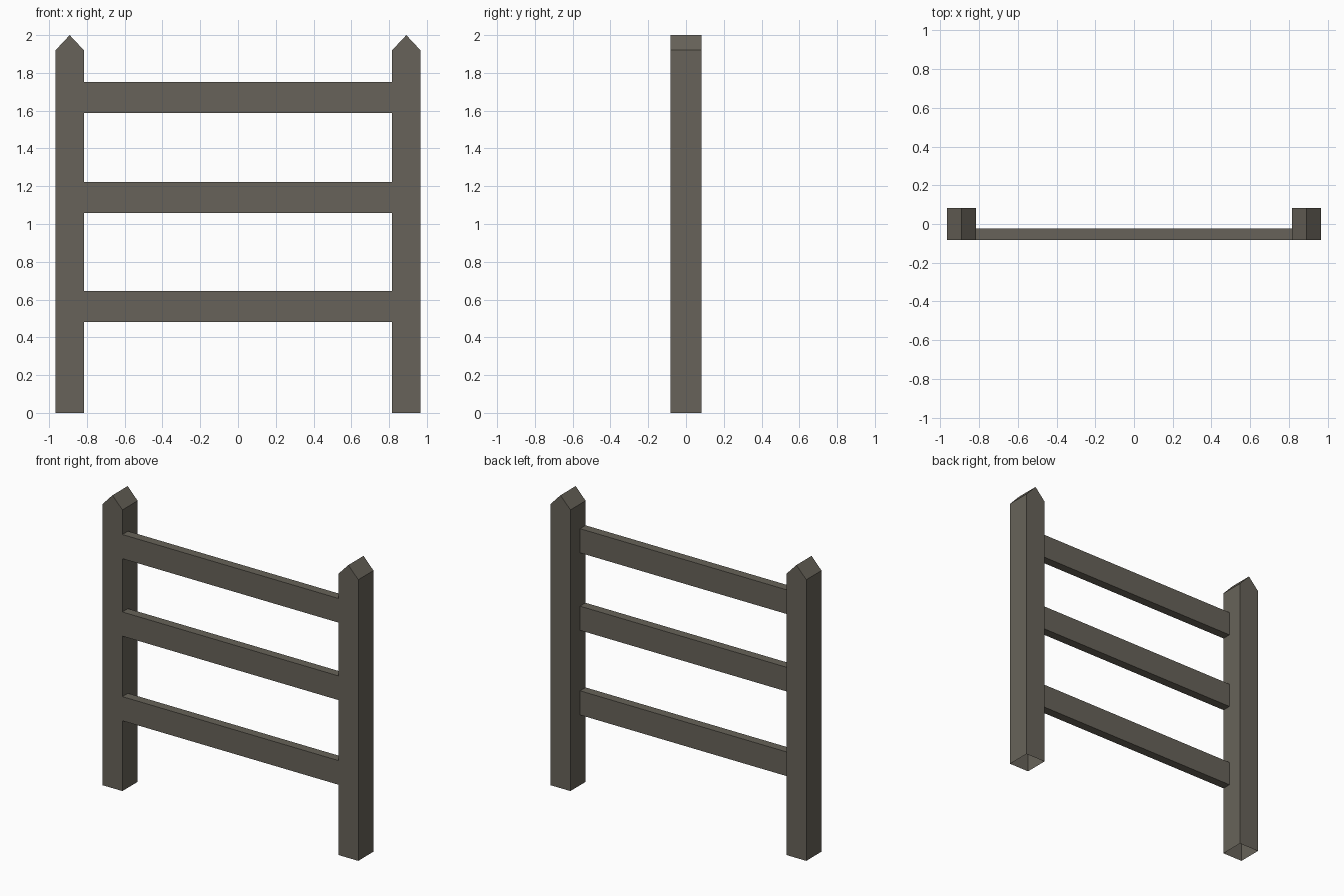
import bpy
import bmesh

if "Cube" in bpy.data.objects:
    bpy.data.objects.remove(bpy.data.objects["Cube"])

wood = bpy.data.materials.new("weathered_wood")
wood.diffuse_color = (0.136, 0.124, 0.100, 1)
wood.use_nodes = True
wood.node_tree.nodes["Principled BSDF"].inputs["Base Color"].default_value = wood.diffuse_color


def add_prism(name, profile, y0, y1, open_sides=()):
    """Extrude an x-z profile along y, leaving the listed side faces open."""
    bm = bmesh.new()
    front = [bm.verts.new((x, y0, z)) for x, z in profile]
    back = [bm.verts.new((x, y1, z)) for x, z in profile]
    bm.faces.new(front)
    bm.faces.new(back[::-1])
    n = len(profile)
    for i in range(n):
        if i not in open_sides:
            j = (i + 1) % n
            bm.faces.new((front[j], front[i], back[i], back[j]))
    mesh = bpy.data.meshes.new(name)
    bm.to_mesh(mesh)
    bm.free()
    mesh.materials.append(wood)
    obj = bpy.data.objects.new(name, mesh)
    bpy.context.collection.objects.link(obj)
    return obj


INNER, OUTER, DEPTH = 0.816, 0.966, 0.082
HALF = (OUTER - INNER) / 2

# Posts with gabled tops and open undersides
for side, cx in (("left", -INNER - HALF), ("right", INNER + HALF)):
    add_prism(side + "_post",
              [(cx - HALF, 0), (cx + HALF, 0), (cx + HALF, 1.92),
               (cx, 2.0), (cx - HALF, 1.92)],
              -DEPTH, DEPTH, open_sides=(0,))

# Rails set flush with the front of the posts, ends hidden against them
for name, z0, z1 in (("lower_rail", 0.48, 0.645),
                     ("middle_rail", 1.058, 1.223),
                     ("upper_rail", 1.587, 1.752)):
    add_prism(name, [(-INNER, z0), (INNER, z0), (INNER, z1), (-INNER, z1)],
              -DEPTH, -0.022, open_sides=(1, 3))
